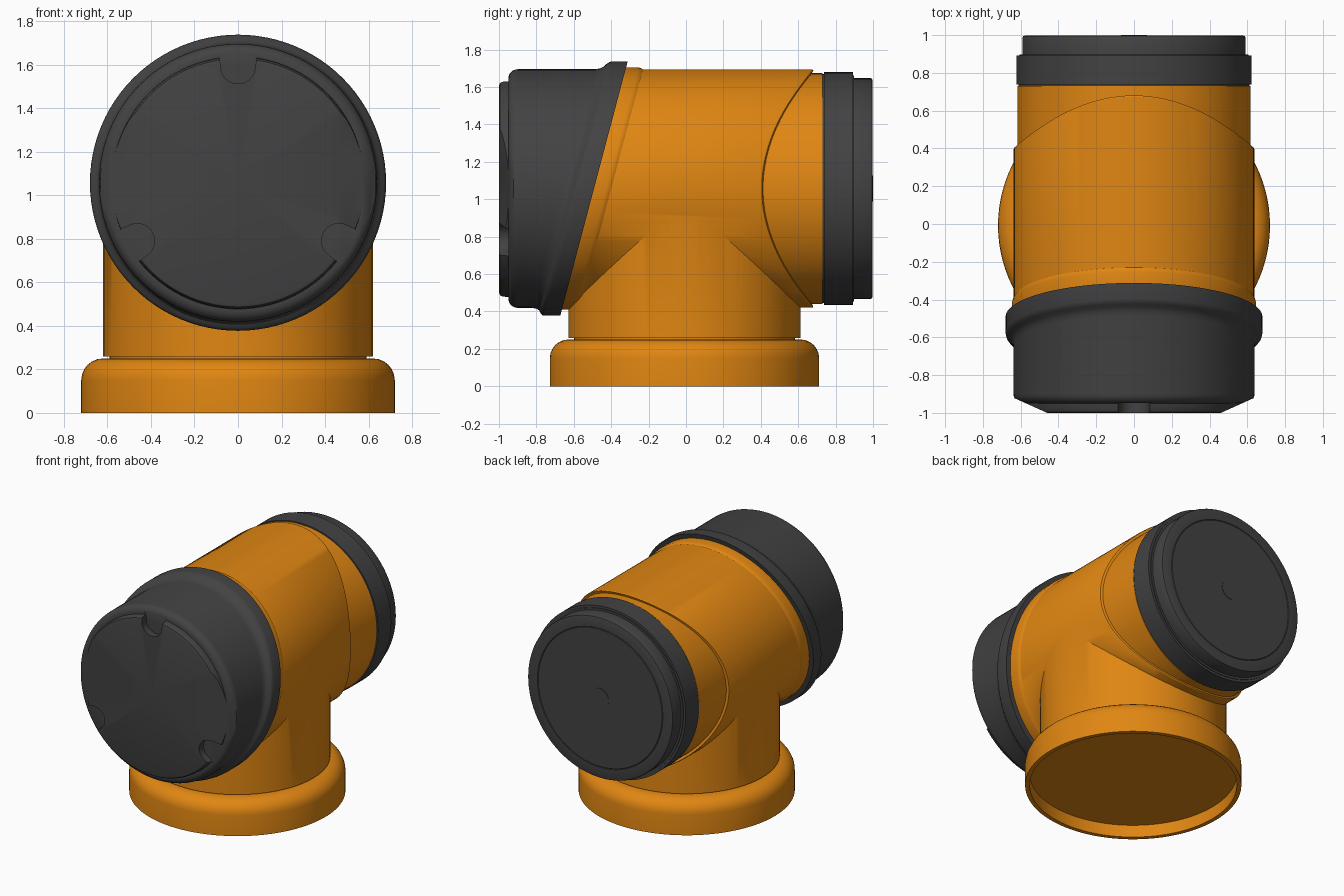
import bpy, bmesh
from math import cos, sin, pi, radians
from mathutils import Vector, Matrix

if "Cube" in bpy.data.objects:
    bpy.data.objects.remove(bpy.data.objects["Cube"])

AXIS_Z = 1.057   # height of the horizontal axis
SEG = 96
TILT = 0.265     # slant of the front joint plane


def material(name, rgb):
    m = bpy.data.materials.new(name)
    m.diffuse_color = (*rgb, 1)
    m.use_nodes = True
    m.node_tree.nodes["Principled BSDF"].inputs["Base Color"].default_value = m.diffuse_color
    return m


def link(name, bm, mat=None):
    bmesh.ops.recalc_face_normals(bm, faces=bm.faces)
    me = bpy.data.meshes.new(name)
    bm.to_mesh(me)
    bm.free()
    ob = bpy.data.objects.new(name, me)
    bpy.context.collection.objects.link(ob)
    if mat:
        me.materials.append(mat)
    return ob


def lathe(profile, place):
    """Revolve (radius, height, tilt, saddle) points; place maps them to space."""
    bm = bmesh.new()
    rings = []
    for p in profile:
        r, h, tilt, saddle = (list(p) + [0, 0])[:4]
        n = 1 if r == 0 else SEG
        rings.append([bm.verts.new(place(r * cos(2 * pi * i / SEG), r * sin(2 * pi * i / SEG),
                                         h, tilt, saddle)) for i in range(n)])
    for a, b in zip(rings, rings[1:]):
        for i in range(SEG):
            j = (i + 1) % SEG
            if len(a) == 1:
                bm.faces.new((a[0], b[i], b[j]))
            elif len(b) == 1:
                bm.faces.new((a[i], a[j], b[0]))
            else:
                bm.faces.new((a[i], a[j], b[j], b[i]))
    return bm


def along_y(a, b, h, tilt, saddle):
    return (a, h + tilt * b + saddle * (b / 0.638) ** 2, AXIS_Z + b)


def along_z(a, b, h, tilt, saddle):
    return (a, b - 0.008, h)


def arc(r, h, rad, a0, a1, n=6):
    return [(r + rad * cos(radians(a0 + (a1 - a0) * i / n)),
             h + rad * sin(radians(a0 + (a1 - a0) * i / n))) for i in range(n + 1)]


def boolean(ob, other, op):
    mod = ob.modifiers.new("cut", 'BOOLEAN')
    mod.object, mod.operation, mod.solver = other, op, 'EXACT'
    bpy.context.view_layer.objects.active = ob
    bpy.ops.object.modifier_apply(modifier=mod.name)
    bpy.data.objects.remove(other)


def smooth(ob):
    bpy.ops.object.select_all(action='DESELECT')
    ob.select_set(True)
    bpy.context.view_layer.objects.active = ob
    bpy.ops.object.shade_smooth_by_angle(angle=radians(30))


orange = material("orange", (0.75, 0.24, 0.006))
dark = material("dark_grey", (0.055, 0.055, 0.055))

# horizontal housing: slanted front lip, saddle-shaped step near the back
T = TILT
housing = link("elbow_housing", lathe([
    (0, -0.492, T), (0.647, -0.492, T), (0.647, -0.425, T), (0.643, -0.41, T),
    (0.637, -0.40, T), (0.637, 0.395, 0, 0.28), (0.633, 0.405, 0, 0.28),
    (0.617, 0.412, 0, 0.28), (0.617, 0.73), (0, 0.73)], along_y), orange)

# vertical neck with round collar, recessed underneath
collar = link("collar", lathe(
    [(0, 0.09), (0.69, 0.09), (0.69, 0.0), (0.72, 0.0)]
    + arc(0.62, 0.15, 0.10, 0, 90)
    + [(0.59, 0.25), (0.59, 0.258), (0.62, 0.258), (0.62, 0.95), (0, 0.95)], along_z), orange)
boolean(housing, collar, 'UNION')
smooth(housing)

# front cap with slanted flange
bm = lathe([(0, -1.0), (0.555, -1.0), (0.57, -0.995), (0.577, -0.982), (0.58, -0.95)]
           + arc(0.588, -0.90, 0.05, -90, 0)
           + [(0.638, -0.655, T), (0.642, -0.63, T), (0.652, -0.612, T), (0.668, -0.60, T),
              (0.677, -0.588, T), (0.68, -0.575, T), (0.68, -0.492, T), (0, -0.492, T)], along_y)
# chamfered flats on both sides of the face
for s in (-1, 1):
    bmesh.ops.bisect_plane(bm, geom=bm.verts[:] + bm.edges[:] + bm.faces[:], dist=1e-5,
                           plane_co=(s * 0.46, -1.0, 0), plane_no=(s * 0.41, -0.91, 0),
                           clear_outer=True)
    bmesh.ops.holes_fill(bm, edges=[e for e in bm.edges if e.is_boundary], sides=0)
front_cap = link("front_cap", bm, dark)

# three U-shaped notches around the face
for k in range(3):
    bm = bmesh.new()
    n = 16
    outline = [(0.08 * cos(pi + pi * i / n), 0.535 + 0.08 * sin(pi + pi * i / n))
               for i in range(n + 1)] + [(0.085, 0.58), (0.12, 0.605), (0.12, 0.75),
                                         (-0.12, 0.75), (-0.12, 0.605), (-0.085, 0.58)]
    face = bm.faces.new([bm.verts.new((x, -1.1, z)) for x, z in outline])
    ext = bmesh.ops.extrude_face_region(bm, geom=[face])
    bmesh.ops.translate(bm, vec=(0, 0.152, 0),
                        verts=[v for v in ext["geom"] if isinstance(v, bmesh.types.BMVert)])
    bmesh.ops.transform(bm, verts=bm.verts, matrix=Matrix.Translation((0, 0, AXIS_Z))
                        @ Matrix.Rotation(k * 2 * pi / 3, 4, 'Y'))
    cutter = link("notch_cutter", bm)
    cutter.hide_render = True
    boolean(front_cap, cutter, 'DIFFERENCE')
smooth(front_cap)

# stepped back cap with shallow ring groove and centre button
back_cap = link("back_cap", lathe([
    (0, 0.73), (0.612, 0.73), (0.612, 0.738), (0.622, 0.738), (0.622, 0.892), (0.605, 0.892),
    (0.605, 0.898), (0.59, 0.898), (0.59, 0.988), (0.587, 0.994), (0.58, 0.997),
    (0.51, 0.997), (0.507, 0.994), (0.503, 0.997), (0.07, 0.997), (0.07, 1.0), (0, 1.0)],
    along_y), dark)
smooth(back_cap)
